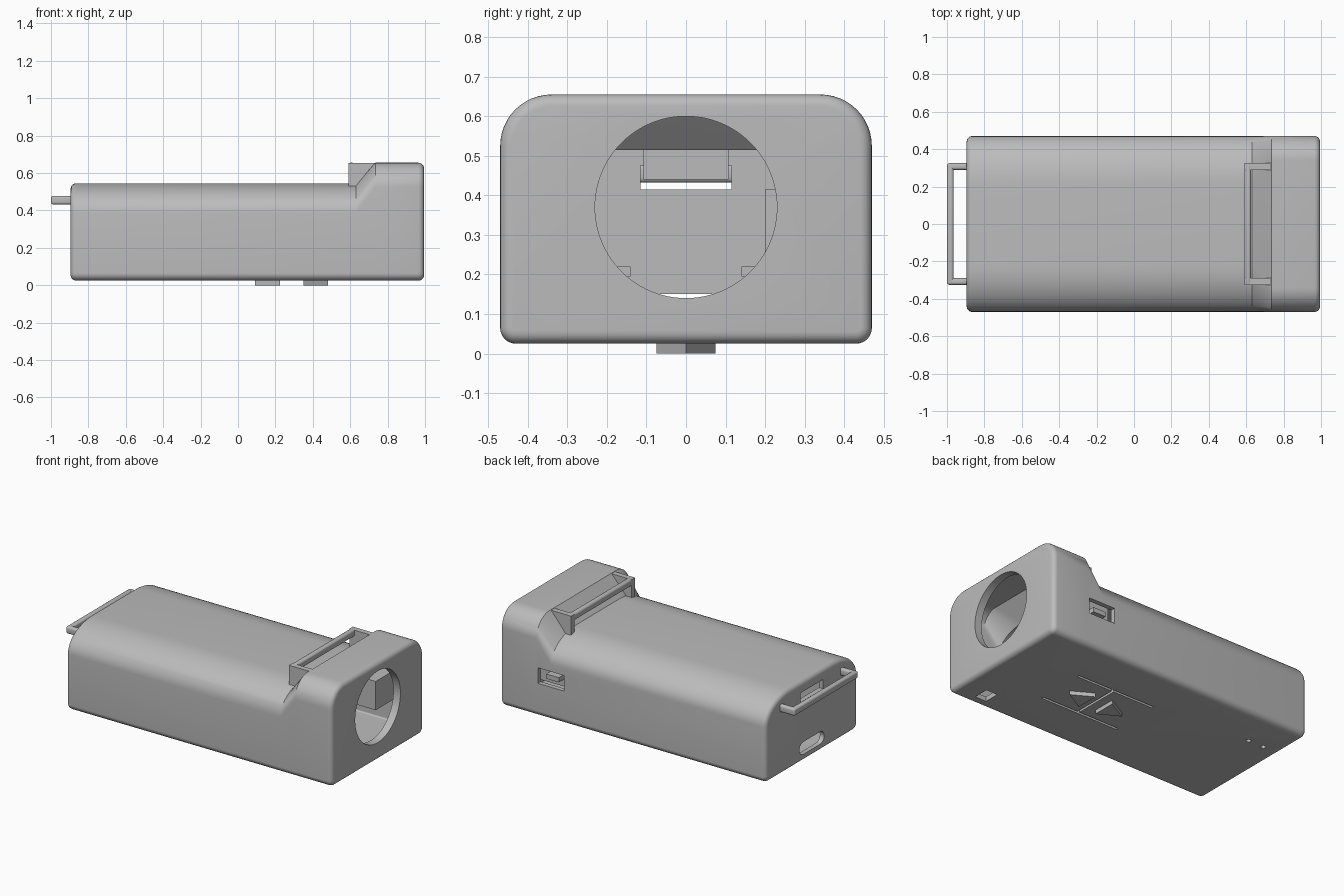
import bpy, bmesh
from math import sin, cos, pi
from mathutils import Matrix

default = bpy.data.objects.get("Cube")
if default:
    bpy.data.objects.remove(default, do_unlink=True)

grey = bpy.data.materials.new("plain grey")
grey.use_nodes = True
grey.diffuse_color = (0.5, 0.5, 0.5, 1)
grey.node_tree.nodes["Principled BSDF"].inputs["Base Color"].default_value = (0.5, 0.5, 0.5, 1)


def finish(name, bm):
    bmesh.ops.recalc_face_normals(bm, faces=bm.faces)
    mesh = bpy.data.meshes.new(name)
    bm.to_mesh(mesh)
    bm.free()
    mesh.materials.append(grey)
    obj = bpy.data.objects.new(name, mesh)
    bpy.context.collection.objects.link(obj)
    return obj


def activate(obj):
    bpy.ops.object.select_all(action='DESELECT')
    obj.select_set(True)
    bpy.context.view_layer.objects.active = obj


def smooth(obj):
    activate(obj)
    bpy.ops.object.shade_smooth_by_angle(angle=pi / 6)


def box(name, xs, ys, zs, bevel=0, axis=None):
    """Box from ranges; bevel all edges, or only those along one axis."""
    bm = bmesh.new()
    bmesh.ops.create_cube(bm, size=1)
    for v in bm.verts:
        v.co = [r[0] if c < 0 else r[1] for c, r in zip(v.co, (xs, ys, zs))]
    if bevel:
        edges = [e for e in bm.edges if axis is None
                 or abs((e.verts[0].co - e.verts[1].co).normalized()[axis]) > 0.9]
        bmesh.ops.bevel(bm, geom=edges, offset=bevel, segments=4, profile=0.5, affect='EDGES')
    return finish(name, bm)


def prism(name, points, move):
    """Extrude a flat polygon of 3D points along a vector."""
    bm = bmesh.new()
    face = bm.faces.new([bm.verts.new(p) for p in points])
    new = bmesh.ops.extrude_face_region(bm, geom=[face])["geom"]
    bmesh.ops.translate(bm, vec=move, verts=[v for v in new if isinstance(v, bmesh.types.BMVert)])
    return finish(name, bm)


def section(x, top, ry, rz, inset):
    """Rounded cross-section of the case, shrunk by an inset."""
    half, low, high = 0.47 - inset, 0.025 + inset, top - inset
    ry, rz, rb = ry - inset, rz - inset, max(0.04 - inset, 0.008)
    corners = [(half - ry, high - rz, ry, rz, 0), (ry - half, high - rz, ry, rz, 1),
               (rb - half, low + rb, rb, rb, 2), (half - rb, low + rb, rb, rb, 3)]
    pts = []
    for cy, cz, a, b, quarter in corners:
        for i in range(13):
            t = (quarter + i / 12) * pi / 2
            pts.append((x, cy + a * cos(t), cz + b * sin(t)))
    return pts


def loft(name, sections):
    bm = bmesh.new()
    rings = [[bm.verts.new(p) for p in s] for s in sections]
    for a, b in zip(rings, rings[1:]):
        for i in range(len(a)):
            j = (i + 1) % len(a)
            bm.faces.new((a[i], a[j], b[j], b[i]))
    bm.faces.new(rings[0])
    bm.faces.new(rings[-1])
    return finish(name, bm)


BODY = (0.545, 0.25, 0.16)
HEAD = (0.655, 0.13, 0.13)
R = 0.03

# Outer case: low body flaring up into a taller head, with rounded ends
steps = [i * pi / 10 for i in range(6)]
outer = [section(-0.895 + R * (1 - cos(a)), *BODY, R * (1 - sin(a))) for a in steps]
outer += [section(0.63, *BODY, 0), section(0.735, *HEAD, 0)]
outer += [section(0.995 - R * (1 - cos(a)), *HEAD, R * (1 - sin(a))) for a in reversed(steps)]
case = loft("case", outer)

# Cutters: cavity, round front opening, slots, windows
cutters = [loft("cavity_cutter", [section(-0.865, *BODY, R), section(0.645, *BODY, R),
                                  section(0.75, *HEAD, R), section(0.945, *HEAD, R)])]
bm = bmesh.new()
bmesh.ops.create_cone(bm, cap_ends=True, segments=96, radius1=0.23, radius2=0.23, depth=0.2,
                      matrix=Matrix.Translation((1, 0, 0.37)) @ Matrix.Rotation(pi / 2, 4, 'Y'))
cutters.append(finish("opening_cutter", bm))
cutters += [
    box("strap_slot_cutter", (-0.95, -0.84), (-0.115, 0.115), (0.415, 0.475)),
    box("port_cutter", (-0.95, -0.84), (-0.125, 0.125), (0.07, 0.15), 0.038, 0),
    box("switch_window_cutter", (0.54, 0.725), (0.41, 0.52), (0.24, 0.34)),
    box("floor_window_cutter", (0.77, 0.85), (-0.4, -0.3), (-0.02, 0.1)),
    box("cross_slot_cutter", (0.28, 0.295), (-0.16, 0.16), (-0.02, 0.1)),
]
for y in (-0.16, 0.16):
    cutters.append(box("long_slot_cutter", (-0.01, 0.55), (y - 0.008, y + 0.008), (-0.02, 0.1)))
for x in (-0.78, -0.67):
    cutters.append(box("pin_hole_cutter", (x - 0.014, x + 0.014), (0.206, 0.234), (-0.02, 0.1), 0.008, 2))

for cutter in cutters:
    cutter.hide_render = True
    activate(case)
    mod = case.modifiers.new("cut", 'BOOLEAN')
    mod.operation, mod.solver, mod.object = 'DIFFERENCE', 'EXACT', cutter
    bpy.ops.object.modifier_apply(modifier=mod.name)
    bpy.data.objects.remove(cutter, do_unlink=True)
smooth(case)

# Rear strap loop
smooth(box("rear_loop_bar", (-1, -0.965), (-0.325, 0.325), (0.432, 0.478), 0.012))
# Top strap loop bar
smooth(box("top_loop_bar", (0.59, 0.625), (-0.325, 0.325), (0.61, 0.655), 0.012))

for side, s in (("left", 1), ("right", -1)):
    ys = sorted((s * 0.29, s * 0.325))
    smooth(box("rear_loop_arm_" + side, (-1, -0.87), ys, (0.432, 0.478), 0.012))
    # Solid web joining the top loop to the sloped shoulder
    web = [(0.59, 0.52), (0.65, 0.52), (0.75, 0.63), (0.75, 0.653), (0.59, 0.653)]
    prism("top_loop_web_" + side, [(x, ys[0], z) for x, z in web], (0, 0.035, 0))
    # Inner ledges
    box("inner_ledge_" + side, (-0.6, 0.6), sorted((s * 0.14, s * 0.2)), (0.195, 0.22))

# Triangular catches under the floor
for name, base, tip in (("front_catch", 0.35, 0.48), ("rear_catch", 0.225, 0.09)):
    prism(name, [(base, -0.075, 0), (base, 0.075, 0), (tip, 0, 0)], (0, 0, 0.05))

# Switch behind the side window, and the block inside the rear slot
box("switch_housing", (0.53, 0.84), (0.2, 0.4), (0.23, 0.415))
box("switch_slider", (0.59, 0.68), (0.39, 0.45), (0.275, 0.305))
box("rear_inner_block", (-0.8, -0.6), (-0.108, 0.108), (0.44, 0.515))
